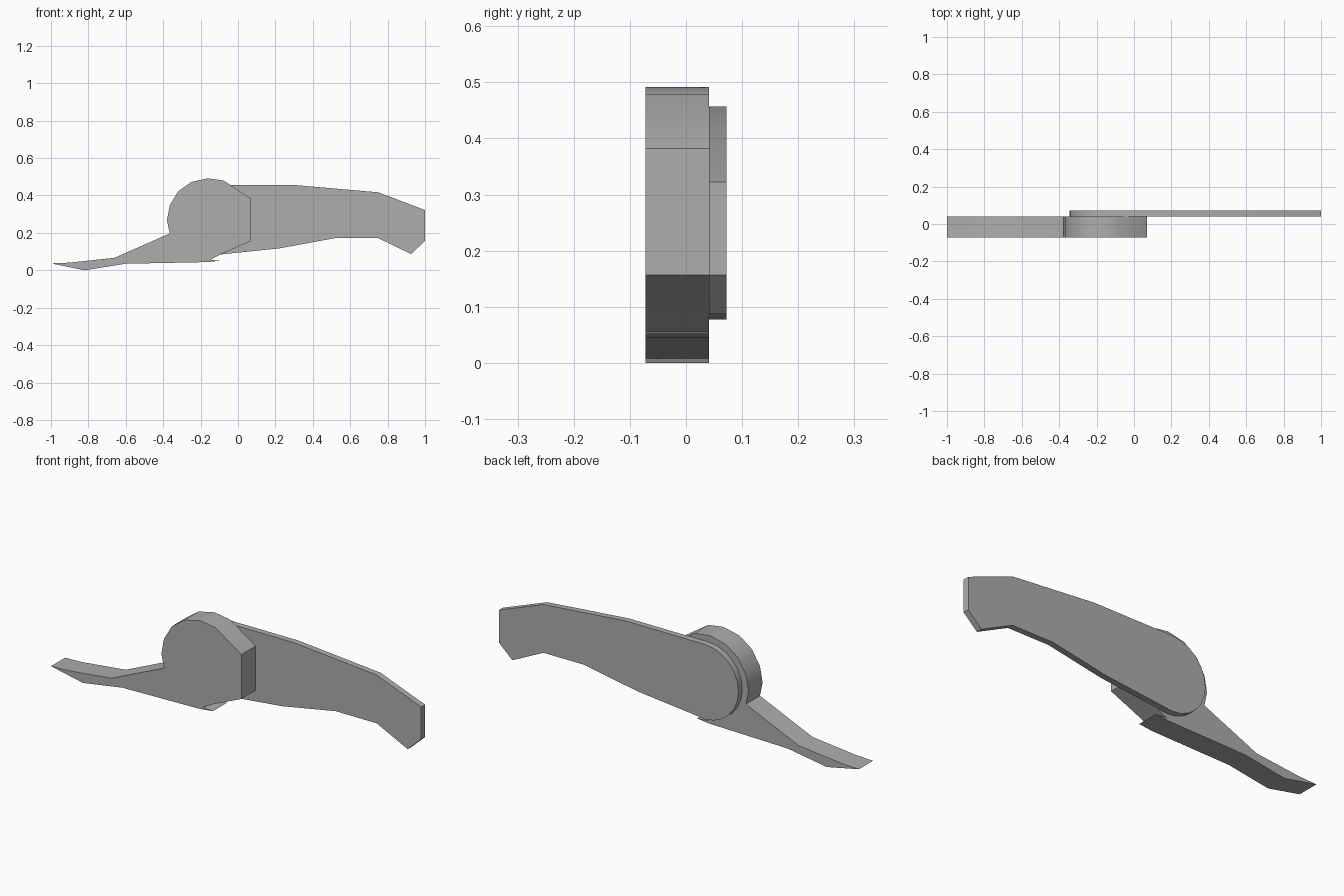
import bpy, bmesh, math

if "Cube" in bpy.data.objects:
    bpy.data.objects.remove(bpy.data.objects["Cube"])

grey = bpy.data.materials.new("plain grey")
grey.diffuse_color = (0.42, 0.42, 0.42, 1)
grey.use_nodes = True
grey.node_tree.nodes["Principled BSDF"].inputs["Base Color"].default_value = grey.diffuse_color


def extrude_profile(name, points, y_front, y_back):
    """Solid plate from an x-z outline, extruded along y."""
    bm = bmesh.new()
    face = bm.faces.new([bm.verts.new((x, y_front, z)) for x, z in points])
    ext = bmesh.ops.extrude_face_region(bm, geom=[face])
    moved = [g for g in ext["geom"] if isinstance(g, bmesh.types.BMVert)]
    bmesh.ops.translate(bm, verts=moved, vec=(0, y_back - y_front, 0))
    bmesh.ops.recalc_face_normals(bm, faces=bm.faces)
    mesh = bpy.data.meshes.new(name)
    bm.to_mesh(mesh)
    bm.free()
    mesh.materials.append(grey)
    obj = bpy.data.objects.new(name, mesh)
    bpy.context.collection.objects.link(obj)
    bpy.ops.object.select_all(action="DESELECT")
    obj.select_set(True)
    bpy.context.view_layer.objects.active = obj
    bpy.ops.object.shade_smooth_by_angle(angle=math.radians(30))
    return obj


# Front lever: round head with a thin swept tail and a small tongue below
extrude_profile("head_and_tail", [
    (0.07, 0.385), (-0.075, 0.482), (-0.16, 0.495), (-0.25, 0.475),
    (-0.32, 0.425), (-0.365, 0.35), (-0.38, 0.27), (-0.365, 0.2),
    (-0.66, 0.07), (-0.9, 0.044), (-1.0, 0.04), (-0.82, 0.003),
    (-0.6, 0.038), (-0.16, 0.047), (-0.09, 0.055), (-0.15, 0.058),
    (-0.09, 0.09), (0.07, 0.16)], -0.072, 0.041)

# Rear arm: long plate, rounded at the pivot end, hooked at the far end
pivot = [(-0.155 + 0.19 * math.cos(a), 0.27 + 0.19 * math.sin(a))
         for a in (math.radians(90 + 15 * i) for i in range(13))]
extrude_profile("arm", pivot + [
    (-0.09, 0.088), (0.22, 0.12), (0.52, 0.175), (0.75, 0.175),
    (0.925, 0.09), (1.0, 0.16), (1.0, 0.325), (0.75, 0.42),
    (0.29, 0.46)], 0.041, 0.072)

# Rest on the ground
for obj in bpy.context.collection.objects:
    obj.location.z = -0.003
